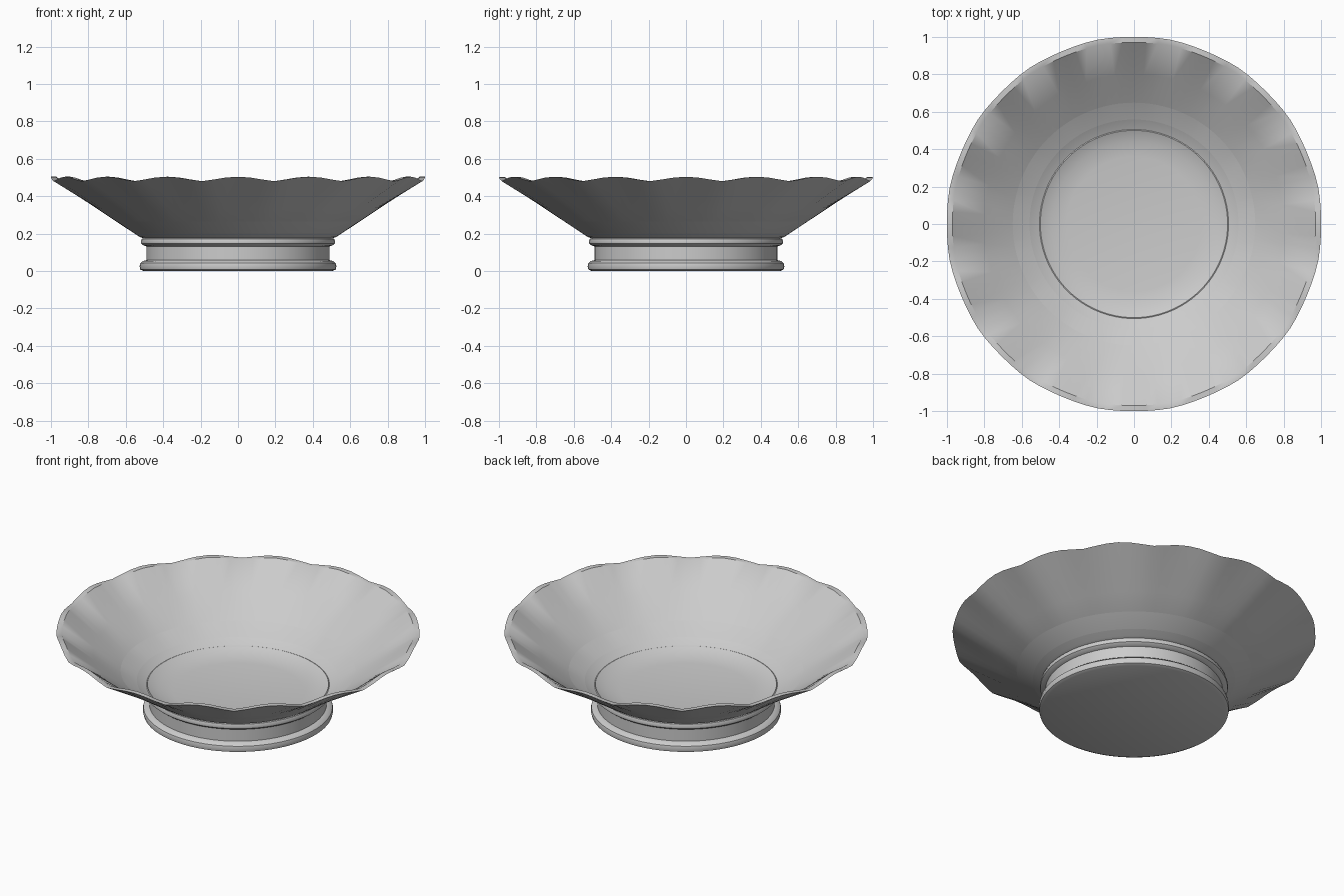
import bpy, bmesh, math

if "Cube" in bpy.data.objects:
    bpy.data.objects.remove(bpy.data.objects["Cube"])

SEGS = 96          # six steps for each of the sixteen scallops
SCALLOPS = 16


def lathe(name, profile, warp=None, smooth_angle=35):
    """Spin (radius, height) points around z; warp may shift points by angle."""
    bm = bmesh.new()
    rings = []
    for i, (r, z) in enumerate(profile):
        if r == 0:
            rings.append([bm.verts.new((0, 0, z))] * SEGS)
            continue
        ring = []
        for k in range(SEGS):
            a = 2 * math.pi * k / SEGS
            rr, zz = warp(i, r, z, a) if warp else (r, z)
            ring.append(bm.verts.new((rr * math.cos(a), rr * math.sin(a), zz)))
        rings.append(ring)
    for lo, hi in zip(rings, rings[1:]):
        for k in range(SEGS):
            n = (k + 1) % SEGS
            bm.faces.new(list(dict.fromkeys((lo[k], lo[n], hi[n], hi[k]))))
    bmesh.ops.recalc_face_normals(bm, faces=bm.faces)
    mesh = bpy.data.meshes.new(name)
    bm.to_mesh(mesh)
    bm.free()
    obj = bpy.data.objects.new(name, mesh)
    bpy.context.collection.objects.link(obj)
    bpy.ops.object.select_all(action='DESELECT')
    obj.select_set(True)
    bpy.context.view_layer.objects.active = obj
    bpy.ops.object.shade_smooth_by_angle(angle=math.radians(smooth_angle))
    return obj


# Foot: flat base, lower bead, straight collar, upper bead
foot_profile = [
    (0, 0), (0.505, 0), (0.522, 0.008), (0.526, 0.025), (0.522, 0.042),
    (0.508, 0.054), (0.49, 0.058),
    (0.49, 0.132), (0.505, 0.137), (0.517, 0.147), (0.519, 0.158),
    (0.514, 0.172), (0.50, 0.178),
]
lathe("foot", foot_profile)

# Bowl: flaring outer wall, thin scalloped rim, rounded inside and floor
bowl_profile = [
    (0.50, 0.174), (0.525, 0.182), (0.75, 0.331), (1.0, 0.48),
    (0.97, 0.48), (0.80, 0.367), (0.64, 0.258), (0.56, 0.205),
    (0.50, 0.172), (0.44, 0.15), (0.36, 0.139), (0, 0.135),
]


def scallop(i, r, z, a):
    """Raise the two rim loops into shallow arches between low points."""
    if i in (3, 4):
        arch = math.cos(a * SCALLOPS / 2) ** 2
        arch = arch ** 0.7
        return r + 0.004 * (1 - arch), z + 0.024 * arch
    return r, z


lathe("bowl", bowl_profile, scallop)
